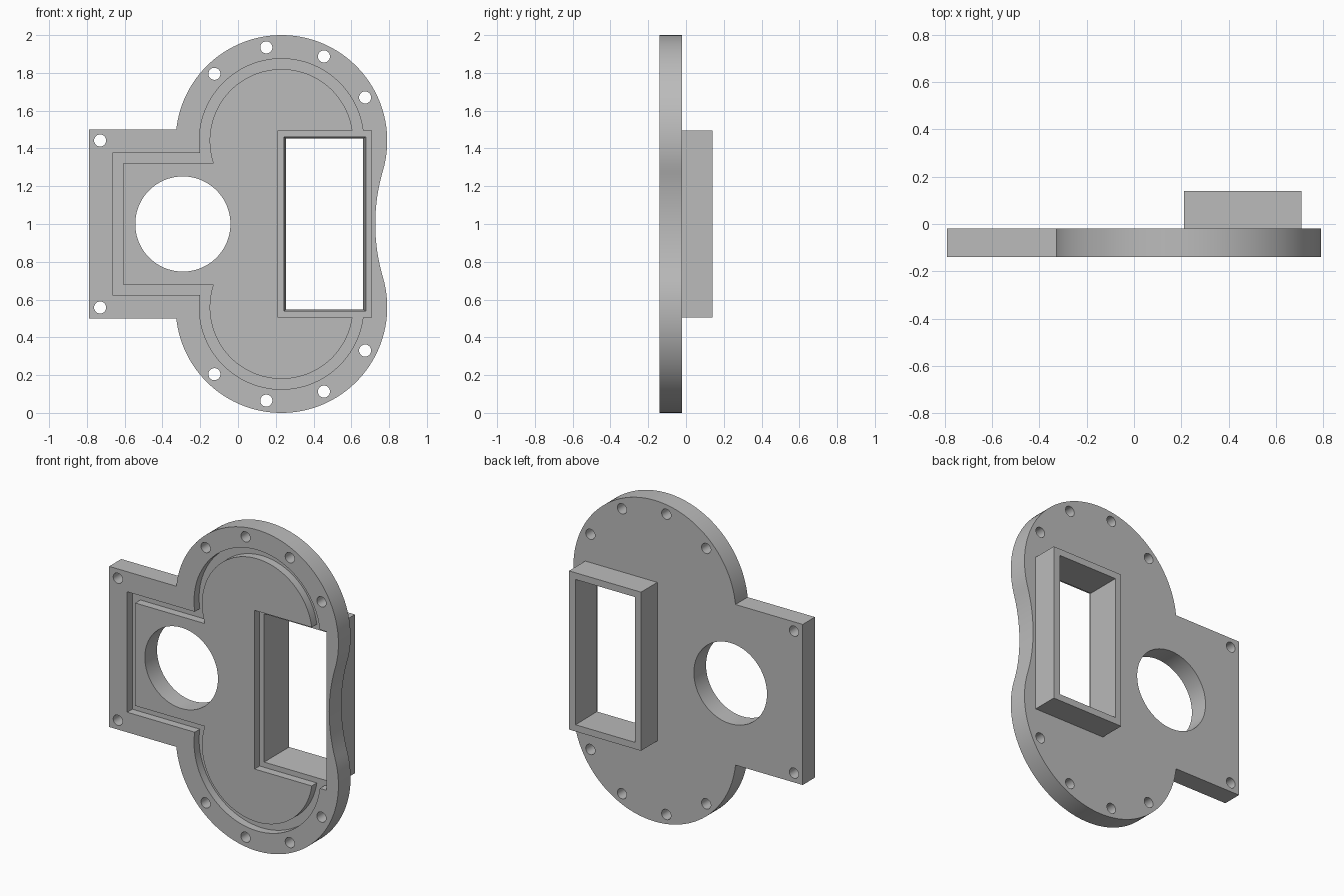
import bpy
import bmesh
from math import cos, sin, asin, atan2, pi, radians

if "Cube" in bpy.data.objects:
    bpy.data.objects.remove(bpy.data.objects["Cube"], do_unlink=True)

FRONT, PLATE_BACK, BACK = -0.14, -0.02, 0.14
POCKET_Y = FRONT + 0.05
CX, CZ = 0.23, 1.44          # centre of the upper lobe

grey = bpy.data.materials.new("plain grey")
grey.use_nodes = True
grey.diffuse_color = (0.5, 0.5, 0.5, 1)
grey.node_tree.nodes["Principled BSDF"].inputs["Base Color"].default_value = (0.5, 0.5, 0.5, 1)


def arc(cx, cz, r, a0, a1, n):
    return [(cx + r * cos(a0 + (a1 - a0) * i / n),
             cz + r * sin(a0 + (a1 - a0) * i / n)) for i in range(n + 1)]


def flip(points):
    """Mirror a path about the mid height, reversing its direction."""
    return [(x, 2 - z) for x, z in reversed(points)]


def rect(x0, x1, z0, z1):
    return [(x0, z0), (x1, z0), (x1, z1), (x0, z1)]


def prism(name, near, y0, y1, far=None):
    """Solid between an x-z profile at y0 and one at y1."""
    bm = bmesh.new()
    a = [bm.verts.new((x, y0, z)) for x, z in near]
    b = [bm.verts.new((x, y1, z)) for x, z in (far or near)]
    bm.faces.new(a)
    bm.faces.new(b[::-1])
    for i in range(len(a)):
        j = (i + 1) % len(a)
        bm.faces.new((a[i], b[i], b[j], a[j]))
    bmesh.ops.recalc_face_normals(bm, faces=bm.faces)
    mesh = bpy.data.meshes.new(name)
    bm.to_mesh(mesh)
    bm.free()
    mesh.materials.append(grey)
    obj = bpy.data.objects.new(name, mesh)
    bpy.context.collection.objects.link(obj)
    return obj


def combine(target, tool, operation="DIFFERENCE"):
    bpy.context.view_layer.objects.active = target
    mod = target.modifiers.new("join", "BOOLEAN")
    mod.operation, mod.solver, mod.object = operation, "EXACT", tool
    bpy.ops.object.modifier_apply(modifier=mod.name)
    bpy.data.objects.remove(tool, do_unlink=True)


# Plate outline: two lobes, a concave waist and a square flange
R, WAIST_R = 0.56, 1.0
waist_x = CX + ((R + WAIST_R) ** 2 - (CZ - 1) ** 2) ** 0.5
tilt = atan2(CZ - 1, waist_x - CX)
lobe = arc(CX, CZ, R, -tilt, pi - asin((1.5 - CZ) / R), 64)
waist = arc(waist_x, 1, WAIST_R, pi + tilt, pi - tilt, 20)[1:-1]
upper = lobe + [(-0.79, 1.5)]
plate = prism("mounting_plate", upper + flip(upper) + waist, FRONT, PLATE_BACK)


# Seal groove, open where it runs into the rectangular pocket
def groove_edge(r, left, top):
    half = arc(CX, CZ, r, asin(0.03 / r), pi + asin((CZ - top) / r), 56) + [(left, top)]
    return half + flip(half)


outer = groove_edge(0.435, -0.665, 1.375)
inner = groove_edge(0.38, -0.61, 1.32)
combine(plate, prism("groove_cutter", outer + inner[::-1], FRONT - 0.1, POCKET_Y))

# Rectangular pocket, rear duct and its slightly tapered opening
frame = rect(0.212, 0.708, 0.506, 1.494)
combine(plate, prism("pocket_cutter", frame, FRONT - 0.1, POCKET_Y))
combine(plate, prism("duct", frame, PLATE_BACK - 0.02, BACK), "UNION")
combine(plate, prism("opening_cutter", rect(0.243, 0.677, 0.538, 1.462), POCKET_Y - 0.01,
                     BACK + 0.01, rect(0.255, 0.662, 0.548, 1.452)))

# Round port and mirrored bolt holes
combine(plate, prism("port_cutter", arc(-0.292, 1, 0.252, 0, radians(355), 71),
                     FRONT - 0.1, BACK))
for x, z in [(-0.73, 1.442), (-0.125, 1.795), (0.15, 1.935), (0.455, 1.887), (0.673, 1.67)]:
    for height in (z, 2 - z):
        combine(plate, prism("bolt_cutter", arc(x, height, 0.032, 0, radians(345), 23),
                             FRONT - 0.1, BACK))

# Smooth the curved walls, keep the edges sharp
bpy.ops.object.select_all(action="DESELECT")
plate.select_set(True)
bpy.context.view_layer.objects.active = plate
bpy.ops.object.shade_smooth_by_angle(angle=radians(25))
